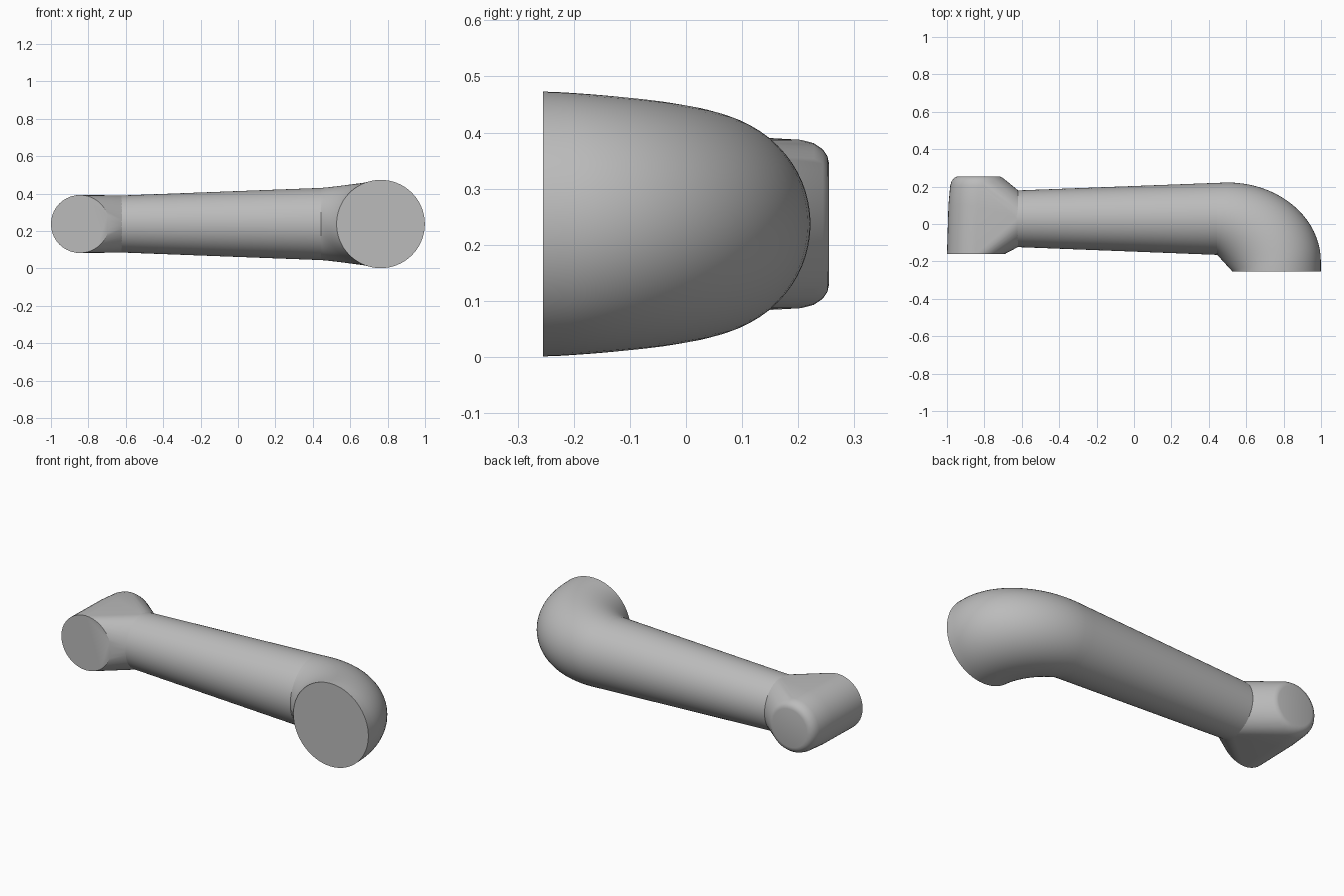
import bpy, bmesh, math
from mathutils import Vector

if "Cube" in bpy.data.objects:
    bpy.data.objects.remove(bpy.data.objects["Cube"], do_unlink=True)

ZC = 0.237      # height of the arm's axis
SIDES = 64

grey = bpy.data.materials.new("light grey")
grey.use_nodes = True
COLOUR = (0.5, 0.5, 0.5, 1)
grey.diffuse_color = COLOUR
grey.node_tree.nodes["Principled BSDF"].inputs["Base Color"].default_value = COLOUR


def ring(a, b, rz, n=SIDES):
    """Oval whose horizontal diameter runs from a to b, with vertical radius rz."""
    a, b = Vector((*a, ZC)), Vector((*b, ZC))
    mid, half = (a + b) / 2, (b - a) / 2
    return [mid + half * math.cos(t) + Vector((0, 0, rz * math.sin(t)))
            for t in (2 * math.pi * i / n for i in range(n))]


def finish(name, bm, angle):
    bmesh.ops.recalc_face_normals(bm, faces=bm.faces)
    mesh = bpy.data.meshes.new(name)
    bm.to_mesh(mesh)
    bm.free()
    mesh.materials.append(grey)
    obj = bpy.data.objects.new(name, mesh)
    bpy.context.collection.objects.link(obj)
    bpy.ops.object.select_all(action='DESELECT')
    obj.select_set(True)
    bpy.context.view_layer.objects.active = obj
    bpy.ops.object.shade_smooth_by_angle(angle=math.radians(angle))
    return obj


def loft(name, rings):
    """Skin a row of rings and cap both ends."""
    bm = bmesh.new()
    rows = [[bm.verts.new(p) for p in r] for r in rings]
    for lo, hi in zip(rows, rows[1:]):
        for i in range(SIDES):
            j = (i + 1) % SIDES
            bm.faces.new((lo[i], lo[j], hi[j], hi[i]))
    bm.faces.new(rows[0])
    bm.faces.new(rows[-1])
    return finish(name, bm, 35)


# Tapered forearm tube
loft("arm_tube", [ring((-0.66, -0.122), (-0.66, 0.178), 0.151),
                  ring((0.445, -0.165), (0.445, 0.22), 0.193)])

# Elbow: straight inner edge, elliptical outer edge
STEPS = 20
outer = [(0.445, 0.22)]
for k in range(STEPS + 1):
    t = math.pi / 2 * k / STEPS
    outer.append((0.5 + 0.499 * math.sin(t), -0.2 + 0.422 * math.cos(t)))
outer.append((0.999, -0.255))
elbow = []
for k, point in enumerate(outer):
    t = k / (len(outer) - 1)
    inner = (0.445 + 0.082 * t, -0.165 - 0.09 * t)
    swell = (t + math.sin(t * math.pi / 2)) / 2
    elbow.append(ring(inner, point, 0.193 + 0.043 * swell))
loft("elbow", elbow)

# Wrist: hull around a rounded cylinder and the end of the tube
bm = bmesh.new()
profile = [(-0.16, 0.155), (0.10, 0.156), (0.205, 0.150), (0.228, 0.144),
           (0.244, 0.133), (0.252, 0.121), (0.255, 0.108)]
for y, r in profile:
    cx = -0.845 + 0.014 * max(0, (y + 0.16) / 0.415)
    for p in ring((cx - r, y), (cx + r, y), r, 40):
        bm.verts.new(p)
for p in ring((-0.62, -0.123), (-0.62, 0.18), 0.152, 40):
    bm.verts.new(p)
hull = bmesh.ops.convex_hull(bm, input=bm.verts)
spare = {g for g in hull["geom_interior"] + hull["geom_unused"]
         if isinstance(g, bmesh.types.BMVert)}
bmesh.ops.delete(bm, geom=list(spare), context='VERTS')
bmesh.ops.dissolve_limit(bm, angle_limit=math.radians(0.5),
                         verts=bm.verts, edges=bm.edges)
finish("wrist", bm, 30)
